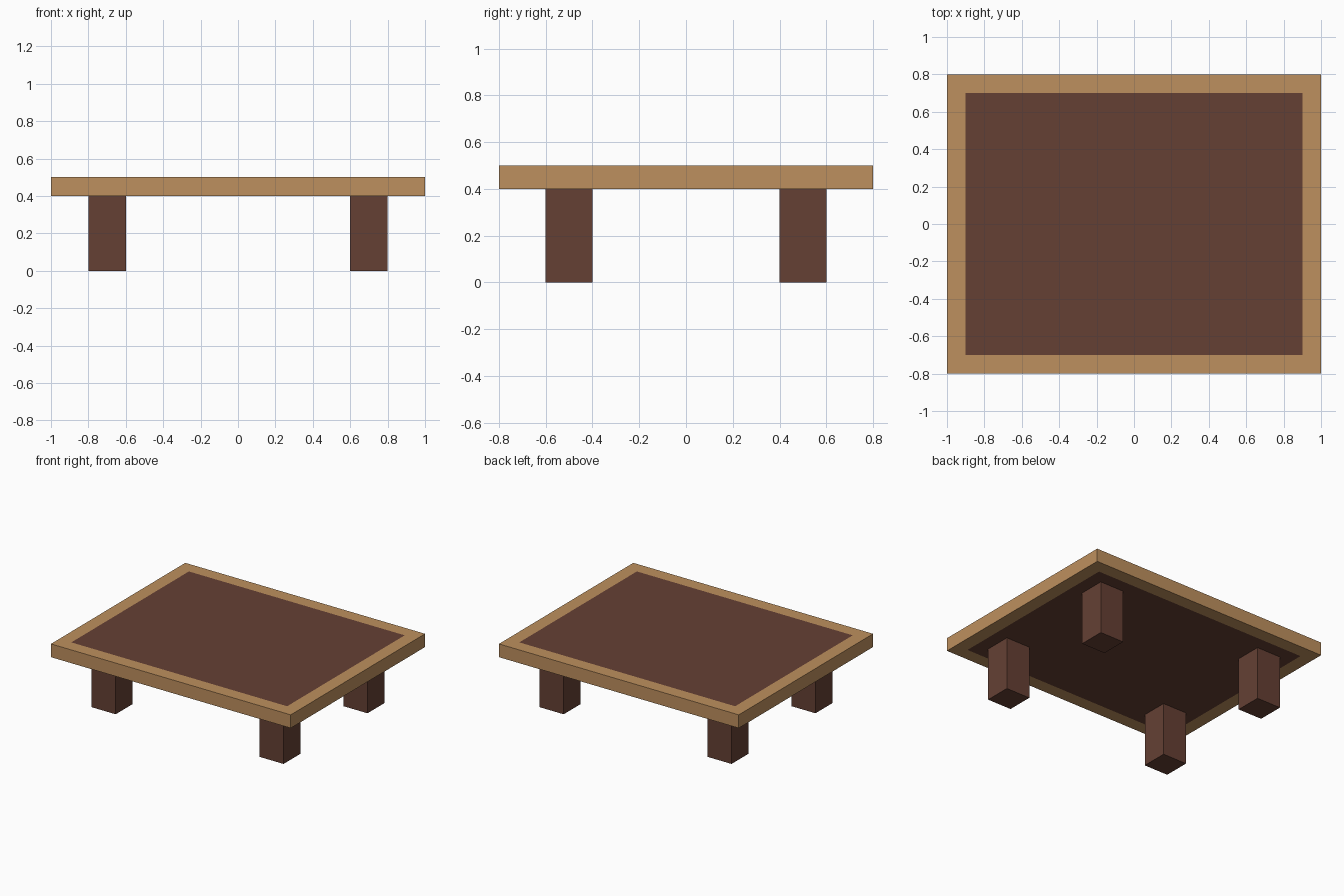
import bpy
import bmesh
from mathutils import Matrix

cube = bpy.data.objects.get("Cube")
if cube:
    bpy.data.objects.remove(cube, do_unlink=True)


def make_material(name, rgb):
    mat = bpy.data.materials.new(name)
    mat.use_nodes = True
    color = (*rgb, 1.0)
    mat.diffuse_color = color
    bsdf = next(n for n in mat.node_tree.nodes if n.type == "BSDF_PRINCIPLED")
    bsdf.inputs["Base Color"].default_value = color
    return mat


tan_wood = make_material("tan wood", (0.515, 0.279, 0.112))
dark_wood = make_material("dark brown wood", (0.130, 0.051, 0.034))


def make_box(name, size, center, materials, inset=0.0):
    """Box; with an inset, its top and bottom get a panel in the second material."""
    bm = bmesh.new()
    bmesh.ops.create_cube(bm, size=1.0, matrix=Matrix.Diagonal((*size, 1.0)))
    bm.normal_update()
    if inset:
        panels = [f for f in bm.faces if abs(f.normal.z) > 0.9]
        bmesh.ops.inset_individual(bm, faces=panels, thickness=inset, use_even_offset=True)
        for face in bm.faces:
            c = face.calc_center_median()
            if abs(face.normal.z) > 0.9 and c.xy.length < 0.01:
                face.material_index = 1
    mesh = bpy.data.meshes.new(name)
    bm.to_mesh(mesh)
    bm.free()
    for mat in materials:
        mesh.materials.append(mat)
    obj = bpy.data.objects.new(name, mesh)
    obj.location = center
    bpy.context.collection.objects.link(obj)
    return obj


# Table top with a dark panel framed by a tan border, above and below
make_box("table_top", (2.0, 1.6, 0.1), (0, 0, 0.45), [tan_wood, dark_wood], inset=0.1)

# Four square legs
for side, x in (("left", 0.7), ("right", -0.7)):
    for end, y in (("front", -0.5), ("back", 0.5)):
        make_box(f"{end}_{side}_leg", (0.2, 0.2, 0.4), (x, y, 0.2), [dark_wood])
